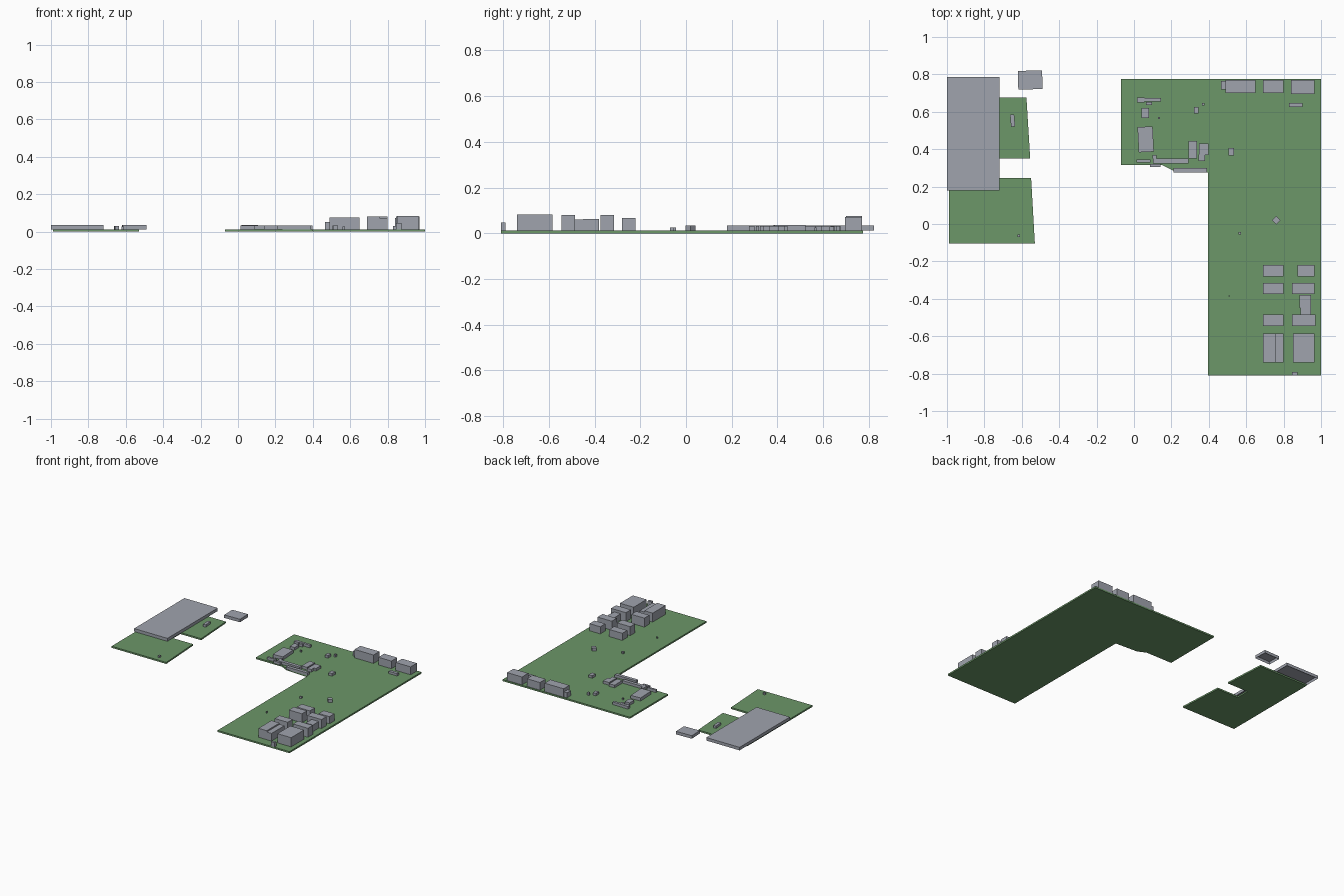
import bpy, bmesh
from mathutils import Matrix

cube = bpy.data.objects.get("Cube")
if cube:
    bpy.data.objects.remove(cube, do_unlink=True)


def material(name, rgb):
    m = bpy.data.materials.new(name)
    m.use_nodes = True
    m.diffuse_color = (*rgb, 1)
    m.node_tree.nodes["Principled BSDF"].inputs["Base Color"].default_value = (*rgb, 1)
    return m


green = material("board green", (0.15, 0.31, 0.14))
grey = material("component grey", (0.35, 0.37, 0.42))
BOARD = 0.012


def finish(name, bm, mat):
    bmesh.ops.recalc_face_normals(bm, faces=bm.faces)
    mesh = bpy.data.meshes.new(name)
    bm.to_mesh(mesh)
    bm.free()
    mesh.materials.append(mat)
    obj = bpy.data.objects.new(name, mesh)
    bpy.context.collection.objects.link(obj)
    return obj


def board(name, outline):
    """Extrude a flat outline into a thin board."""
    bm = bmesh.new()
    face = bm.faces.new([bm.verts.new((x, y, 0)) for x, y in outline])
    top = bmesh.ops.extrude_face_region(bm, geom=[face])["geom"]
    verts = [v for v in top if isinstance(v, bmesh.types.BMVert)]
    bmesh.ops.translate(bm, verts=verts, vec=(0, 0, BOARD))
    return finish(name, bm, green)


def block(name, x0, x1, y0, y1, top, turn=0.0, hollow=False):
    """Box standing on the board; a hollow one is an open-bottomed can."""
    bm = bmesh.new()
    bmesh.ops.create_cube(bm, size=1)
    bmesh.ops.scale(bm, verts=bm.verts, vec=(x1 - x0, y1 - y0, top - BOARD))
    bmesh.ops.rotate(bm, verts=bm.verts, matrix=Matrix.Rotation(turn, 3, "Z"))
    bmesh.ops.translate(bm, verts=bm.verts,
                        vec=((x0 + x1) / 2, (y0 + y1) / 2, (top + BOARD) / 2))
    if hollow:
        bm.normal_update()
        under = [f for f in bm.faces if f.normal.z < -0.9]
        bmesh.ops.inset_region(bm, faces=under, thickness=0.006)
        bmesh.ops.translate(bm, verts=under[0].verts, vec=(0, 0, top - BOARD - 0.005))
    return finish(name, bm, grey)


# Boards
board("main_board", [(-.07, .315), (.15, .315), (.21, .285), (.395, .275),
                     (.395, -.81), (1, -.81), (1, .775), (-.07, .775)])
board("side_board", [(-.99, -.105), (-.53, -.105), (-.55, .245), (-.73, .245),
                     (-.73, .35), (-.555, .35), (-.575, .675), (-.99, .675)])

# Shield cans
block("large_shield", -1, -.72, .18, .785, .035, hollow=True)
block("small_shield", -.62, -.49, .72, .82, .035, turn=.03, hollow=True)

# Row of sockets along the back edge
block("back_socket_step", .465, .495, .72, .765, .05)
block("back_socket_wide", .49, .65, .70, .77, .076)
block("back_socket_middle", .69, .80, .70, .77, .07)
block("back_socket_end", .84, .965, .695, .77, .072)
block("back_chip", .83, .90, .625, .648, .03)

# Two columns of sockets near the front right
for y0, y1, top, x0, x1 in [(-.28, -.22, .066, .875, .965),
                            (-.375, -.315, .08, .845, .965),
                            (-.545, -.485, .08, .845, .97)]:
    block("socket_inner", .69, .80, y0, y1, top)
    block("socket_outer", x0, x1, y0, y1, top)
block("link_plug", .89, .945, -.51, -.43, .06)
block("link_plug_head", .885, .945, -.45, -.38, .062)
block("tall_socket_inner", .69, .76, -.74, -.585, .08)
block("tall_socket_lower_half", .76, .80, -.74, -.585, .07)
block("tall_socket_outer", .85, .965, -.74, -.585, .082)
block("front_plug", .845, .875, -.81, -.79, .046)

# Loose chips: x centre, y centre, width, depth
chips = [(.035, .663, .04, .025), (.1, .665, .09, .018), (.08, .645, .03, .015),
         (.06, .593, .04, .055), (.332, .608, .025, .035), (.37, .64, .015, .015),
         (.313, .397, .045, .095), (.372, .4, .05, .06), (.363, .355, .035, .035),
         (.52, .385, .03, .04), (.05, .337, .075, .015), (.197, .337, .19, .025),
         (.11, .36, .02, .02), (.113, .313, .055, .015), (.3, .288, .18, .025)]
for x, y, w, d in chips:
    block("chip", x - w / 2, x + w / 2, y - d / 2, y + d / 2, .032)
block("main_chip", .022, .103, .385, .52, .036, turn=.05)
block("side_chip", -.66, -.638, .52, .585, .03, turn=.08)
block("turned_chip", .744, .776, .004, .036, .035, turn=.785)

# Tiny parts
for x, y, s in [(.565, -.05, .014), (.51, -.385, .007), (.133, .567, .01), (-.617, -.062, .014)]:
    block("tiny_part", x - s / 2, x + s / 2, y - s / 2, y + s / 2, .026)
